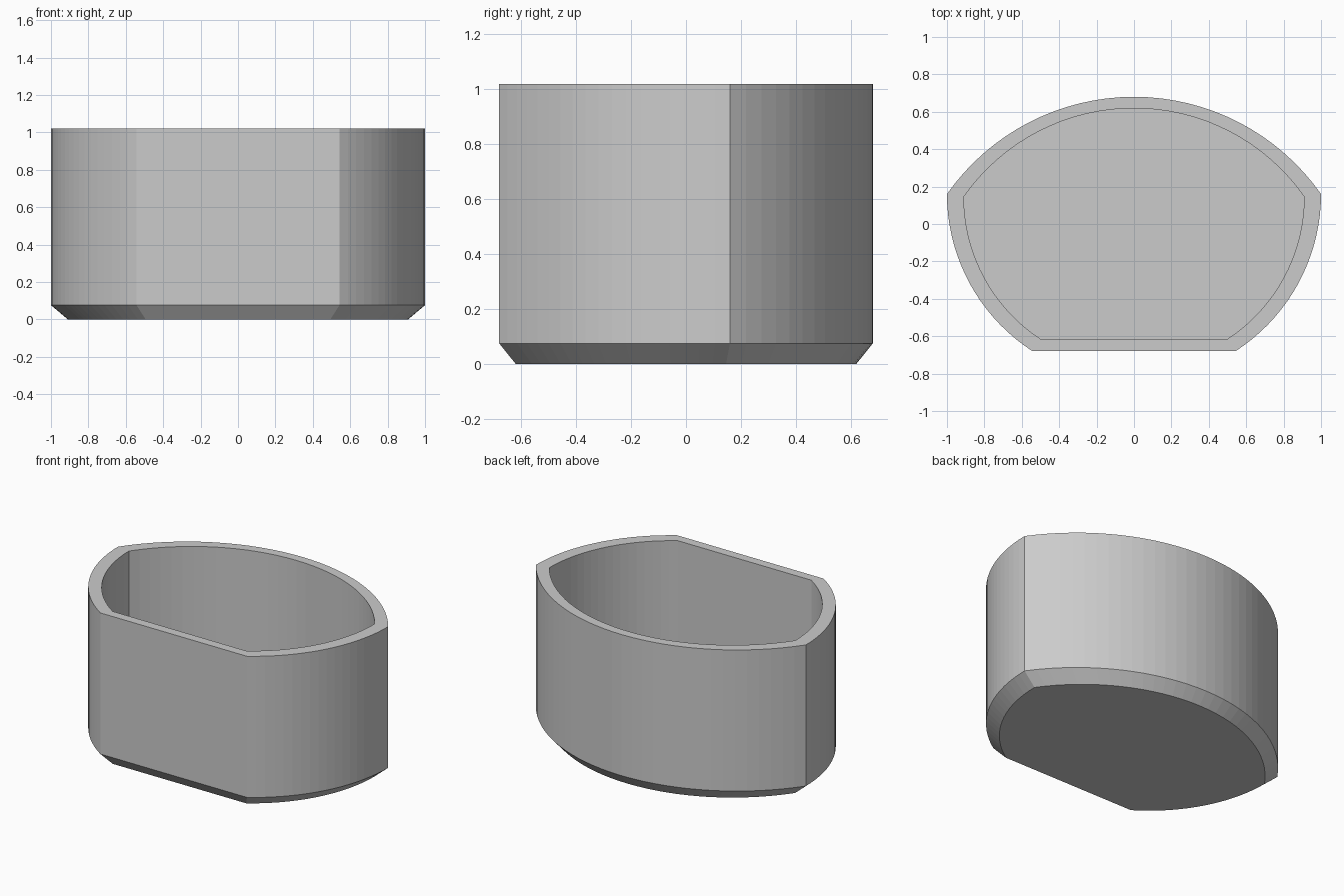
import bpy, bmesh, math

if "Cube" in bpy.data.objects:
    bpy.data.objects.remove(bpy.data.objects["Cube"])

HEIGHT, CHAMFER, FLOOR, INSET = 1.02, 0.076, 0.08, 0.91


def arc(cx, cy, r, a0, a1, n):
    """Points along an arc, leaving out the last one."""
    return [(cx + r * math.cos(a0 + (a1 - a0) * i / n),
             cy + r * math.sin(a0 + (a1 - a0) * i / n)) for i in range(n)]


# Outline: shallow back arc, two unit-radius side arcs, straight front
back_r = (1 + 0.52 ** 2) / (2 * 0.52)
back_cy = 0.68 - back_r
a = math.atan2(0.16 - back_cy, 1)
f = math.asin(0.84)
outline = arc(0, back_cy, back_r, a, math.pi - a, 32)
outline += arc(0, 0.16, 1, math.pi, math.pi + f, 18)
outline += [(-math.cos(f), -0.68)]
outline += arc(0, 0.16, 1, -f, 0, 18)

# Rings from the underside, up the outside, over the rim and down the inside
bm = bmesh.new()
levels = [(INSET, 0), (1, CHAMFER), (1, HEIGHT), (INSET, HEIGHT), (INSET, FLOOR)]
rings = [[bm.verts.new((x * s, y * s, z)) for x, y in outline] for s, z in levels]
n = len(outline)
for lo, hi in zip(rings, rings[1:]):
    for i in range(n):
        j = (i + 1) % n
        bm.faces.new((lo[i], lo[j], hi[j], hi[i]))
bm.faces.new(rings[0][::-1])   # underside
bm.faces.new(rings[-1])        # inner floor
bmesh.ops.recalc_face_normals(bm, faces=bm.faces[:])

mesh = bpy.data.meshes.new("container")
bm.to_mesh(mesh)
bm.free()
grey = bpy.data.materials.new("light grey")
grey.diffuse_color = (0.6, 0.6, 0.6, 1)
grey.use_nodes = True
grey.node_tree.nodes["Principled BSDF"].inputs["Base Color"].default_value = grey.diffuse_color
mesh.materials.append(grey)
container = bpy.data.objects.new("container", mesh)
bpy.context.collection.objects.link(container)
